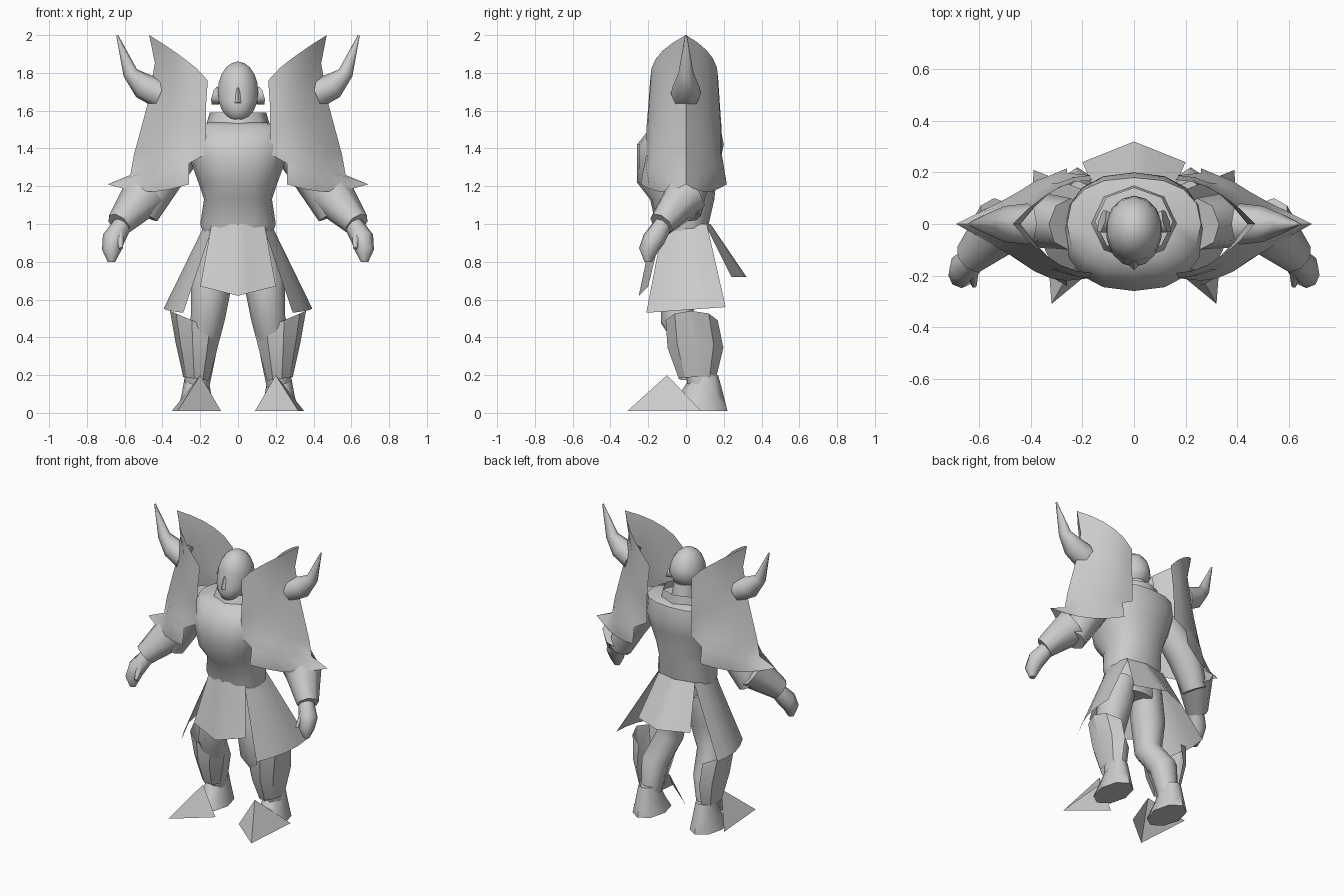
import bpy, bmesh
from math import sin, cos, pi, radians, copysign
from mathutils import Vector

cube = bpy.data.objects.get("Cube")
if cube:
    bpy.data.objects.remove(cube, do_unlink=True)

grey_tone = (.6, .6, .6, 1)
grey = bpy.data.materials.new("plain_grey")
grey.use_nodes = True
grey.diffuse_color = grey_tone
grey.node_tree.nodes["Principled BSDF"].inputs["Base Color"].default_value = grey_tone


def finish(name, bm, mirror, angle=60):
    """Turn a bmesh into a shaded object, mirrored across the body if asked."""
    bmesh.ops.remove_doubles(bm, verts=bm.verts, dist=.001)
    bmesh.ops.recalc_face_normals(bm, faces=bm.faces)
    mesh = bpy.data.meshes.new(name)
    bm.to_mesh(mesh)
    bm.free()
    mesh.materials.append(grey)
    part = bpy.data.objects.new(name, mesh)
    bpy.context.collection.objects.link(part)
    bpy.ops.object.select_all(action='DESELECT')
    part.select_set(True)
    bpy.context.view_layer.objects.active = part
    if mirror:
        modifier = part.modifiers.new("mirror", 'MIRROR')
        bpy.ops.object.modifier_apply(modifier=modifier.name)
    bpy.ops.object.shade_smooth_by_angle(angle=radians(angle))


def skin(name, rows, closed=False, caps=False, mirror=True, angle=60):
    """Join neighbouring rows of points with quads."""
    bm = bmesh.new()
    rings = [[bm.verts.new(point) for point in row] for row in rows]
    for low, high in zip(rings, rings[1:]):
        count = len(low)
        for i in range(count if closed else count - 1):
            j = (i + 1) % count
            bm.faces.new((low[i], low[j], high[j], high[i]))
    if caps:
        bm.faces.new(rings[0])
        bm.faces.new(rings[-1])
    finish(name, bm, mirror, angle)


def wall(name, x, levels, sides=12, caps=True, mirror=False, boxy=1):
    """Stack upright ovals, each given as y, z, half width, half depth."""
    turns = [2 * pi * i / sides for i in range(sides)]

    def soften(value):
        return copysign(abs(value) ** boxy, value)

    rows = [[(x + wide * soften(cos(t)), y + deep * soften(sin(t)), z) for t in turns]
            for y, z, wide, deep in levels]
    skin(name, rows, True, caps, mirror)


def limb(name, path, sides=8, mirror=True):
    """Tapered tube through points given as x, y, z, radius."""
    points = [Vector(step[:3]) for step in path]
    last = len(points) - 1
    rows = []
    for i, point in enumerate(points):
        along = (points[min(i + 1, last)] - points[max(i - 1, 0)]).normalized()
        across = along.cross(Vector((0, 1, 0))).normalized()
        over = across.cross(along)
        radius = path[i][3]
        turns = [2 * pi * k / sides for k in range(sides)]
        rows.append([point + radius * (across * cos(t) + over * sin(t)) for t in turns])
    skin(name, rows, True, True, mirror)


def cloth(name, top_start, top_end, low_start, low_end, bow=0, steps=4):
    """Hanging panel between four corners, bowed outward to the side."""
    rows = []
    for start, end in ((top_start, top_end), (low_start, low_end)):
        row = [Vector(start).lerp(Vector(end), i / steps) for i in range(steps + 1)]
        for i, point in enumerate(row):
            point.x += bow * sin(pi * i / steps)
        rows.append(row)
    skin(name, rows)


# Head: a sphere whose lower half is drawn forward into the jaw
bm = bmesh.new()
bmesh.ops.create_uvsphere(bm, u_segments=14, v_segments=10, radius=1)
for vert in bm.verts:
    jaw = max(0, -vert.co.z)
    vert.co.x *= .11
    vert.co.y = .13 * vert.co.y - .02 - .07 * jaw
    vert.co.z = 1.7 + .16 * vert.co.z
finish("head", bm, False)
limb("nose", [(0, -.14, 1.72, .01), (0, -.16, 1.64, .02)], 4, False)
limb("ears", [(.09, 0, 1.67, .04), (.125, .01, 1.68, .05)], 6)
wall("neck", 0, [(.01, 1.5, .09, .1), (.01, 1.64, .07, .07)])
wall("collar", 0, [(0, 1.52, .17, .15), (.01, 1.59, .15, .13)], sides=8, caps=False)

# Torso, narrow at the waist and full at the chest
wall("torso", 0, [(0, .8, .13, .1), (-.02, 1, .2, .14), (-.02, 1.13, .18, .17),
                  (-.05, 1.22, .21, .21), (-.04, 1.33, .25, .22), (-.03, 1.42, .27, .23),
                  (0, 1.52, .26, .18), (0, 1.54, .14, .12)], sides=16, boxy=.85)

# Waist cloths
cloth("front_cloth", (0, -.17, 1), (.14, -.12, 1), (0, -.25, .62), (.2, -.2, .67))
cloth("back_cloth", (0, .13, 1), (.14, .1, 1), (0, .32, .72), (.2, .24, .72))
cloth("side_cloths", (.13, -.12, 1), (.14, .11, 1), (.29, -.21, .53), (.39, .21, .56), bow=.04)

# Shoulder shells: each row runs from the front edge round the outside to the back
shell_levels = [  # inner x, outer x, depth, inner z, outer z
    (.16, .47, .19, 1.76, 2),
    (.17, .44, .2, 1.62, 1.85),
    (.17, .48, .21, 1.5, 1.63),
    (.17, .55, .21, 1.37, 1.37),
    (.26, .57, .22, 1.32, 1.26),
    (.26, .69, .24, 1.21, 1.21),
]
shell_rows = []
for level in shell_levels:
    inner, outer, depth, z_in, z_out = level
    flared = level is shell_levels[-1]
    row = []
    for i in range(-5, 6):
        out = 1 - abs(i) / 5
        round_off = 1 - out ** (1 if flared else 2)
        droop = .04 * sin(pi * out) if flared else 0
        y = depth * round_off * (-1 if i < 0 else .9)
        row.append((inner + (outer - inner) * out, y, z_in + (z_out - z_in) * out ** .8 - droop))
    shell_rows.append(row)
skin("shoulder_shells", shell_rows)
limb("shoulder_spikes", [(.41, 0, 1.69, .08), (.5, 0, 1.73, .07), (.57, 0, 1.8, .04), (.64, 0, 2, .005)])

# Arms, gauntlets and hands
limb("upper_arms", [(.25, 0, 1.45, .1), (.4, .02, 1.25, .11), (.5, 0, 1.05, .08)])
limb("gauntlets", [(.5, 0, 1.15, .12), (.63, -.13, 1, .07)])
limb("hands", [(.61, -.12, 1, .05), (.66, -.17, .92, .06), (.67, -.2, .86, .05), (.67, -.2, .8, .02)])
limb("thumbs", [(.63, -.17, .96, .03), (.62, -.24, .87, .01)], 6)

# Legs
limb("legs", [(.1, 0, .9, .1), (.14, -.03, .7, .11), (.16, -.05, .5, .09),
              (.2, .05, .35, .09), (.22, .08, .1, .06)], 10)

# Shin guards: open arcs from the inner front round to the back, higher outside
guard_rows = []
for y, z, wide, deep, rise in ((.03, .48, .14, .14, .06), (.05, .34, .11, .15, .03), (.06, .18, .07, .1, .01)):
    turns = [radians(-160 + 40 * i) for i in range(7)]
    guard_rows.append([(.22 + wide * cos(t), y + deep * sin(t), z + rise * cos(t)) for t in turns])
skin("shin_guards", guard_rows, angle=30)

# Boots and pointed foot plates
wall("boots", .22, [(.1, .2, .06, .07), (.08, .09, .08, .12), (.06, .01, .1, .16)], sides=8, mirror=True)
peak = (.2, -.1, .2)
skin("foot_plates", [[peak] * 3, [(.09, -.12, .01), (.32, -.31, .01), (.35, .08, .01)]], angle=20)
